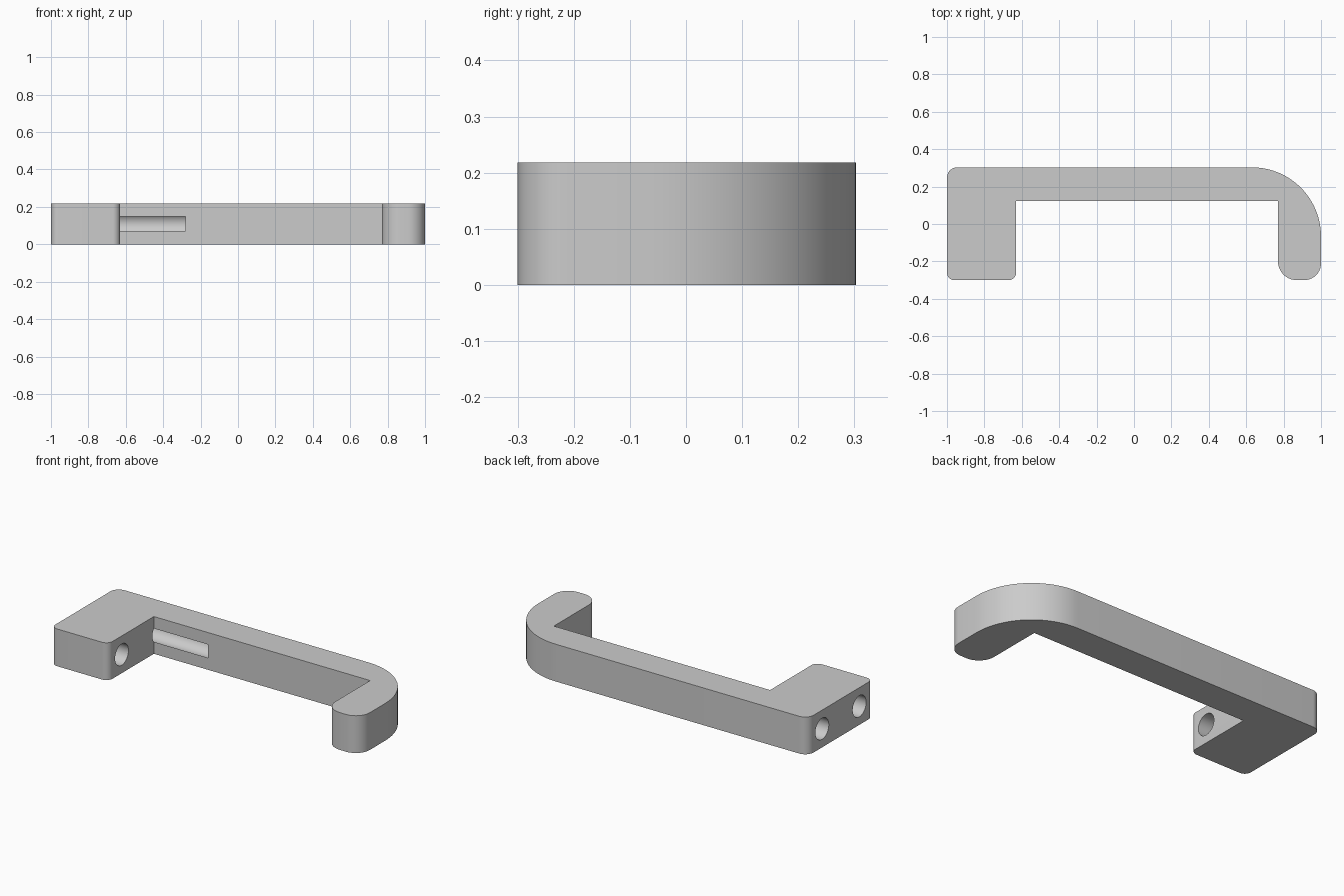
import bpy, bmesh
from math import radians, sin, cos, pi
from mathutils import Vector

if "Cube" in bpy.data.objects:
    bpy.data.objects.remove(bpy.data.objects["Cube"], do_unlink=True)

HEIGHT = 0.218

grey = bpy.data.materials.new("plain grey")
grey.use_nodes = True
colour = (0.6, 0.6, 0.6, 1)
grey.diffuse_color = colour
grey.node_tree.nodes["Principled BSDF"].inputs["Base Color"].default_value = colour


def rounded(corners):
    """Outline points with each square (x, y, radius) corner replaced by an arc."""
    points = []
    for i, (x, y, r) in enumerate(corners):
        p = Vector((x, y))
        if r == 0:
            points.append(p)
            continue
        a = (Vector(corners[i - 1][:2]) - p).normalized() * r
        b = (Vector(corners[(i + 1) % len(corners)][:2]) - p).normalized() * r
        steps = 24 if r > 0.2 else 10
        for k in range(steps + 1):
            t = k / steps * pi / 2
            points.append(p + a * (1 - sin(t)) + b * (1 - cos(t)))
    return points


def hole_cutter(y, x_start, x_end):
    """Horizontal cylinder along x."""
    bpy.ops.mesh.primitive_cylinder_add(
        vertices=48, radius=0.062, depth=x_end - x_start,
        location=((x_start + x_end) / 2, y, HEIGHT / 2), rotation=(0, pi / 2, 0))
    cutter = bpy.context.object
    cutter.name = "hole_cutter"
    cutter.hide_render = True
    return cutter


# Handle body: thick mounting block, long bar and curved end leg
outline = rounded([
    (-1, -0.3, 0.04), (-0.63, -0.3, 0.04), (-0.63, 0.122, 0),
    (0.77, 0.122, 0), (0.77, -0.3, 0.1), (1, -0.3, 0.09),
    (1, 0.303, 0.37), (-1, 0.303, 0.055)])
mesh = bpy.data.meshes.new("handle")
bm = bmesh.new()
base = bm.faces.new([bm.verts.new((p.x, p.y, 0)) for p in outline])
top = bmesh.ops.extrude_face_region(bm, geom=[base])["geom"]
bmesh.ops.translate(bm, vec=(0, 0, HEIGHT),
                    verts=[v for v in top if isinstance(v, bmesh.types.BMVert)])
bmesh.ops.recalc_face_normals(bm, faces=bm.faces)
bm.to_mesh(mesh)
bm.free()
handle = bpy.data.objects.new("handle", mesh)
bpy.context.collection.objects.link(handle)
mesh.materials.append(grey)

# Through hole in the block, and a blind hole that breaks out along the bar
for y, x_end in ((-0.175, -0.5), (0.17, -0.28)):
    cutter = hole_cutter(y, -1.1, x_end)
    bpy.context.view_layer.objects.active = handle
    cut = handle.modifiers.new("hole", 'BOOLEAN')
    cut.operation = 'DIFFERENCE'
    cut.solver = 'EXACT'
    cut.object = cutter
    bpy.ops.object.modifier_apply(modifier=cut.name)
    bpy.data.objects.remove(cutter, do_unlink=True)

bpy.ops.object.select_all(action='DESELECT')
handle.select_set(True)
bpy.context.view_layer.objects.active = handle
bpy.ops.object.shade_smooth_by_angle(angle=radians(30))
